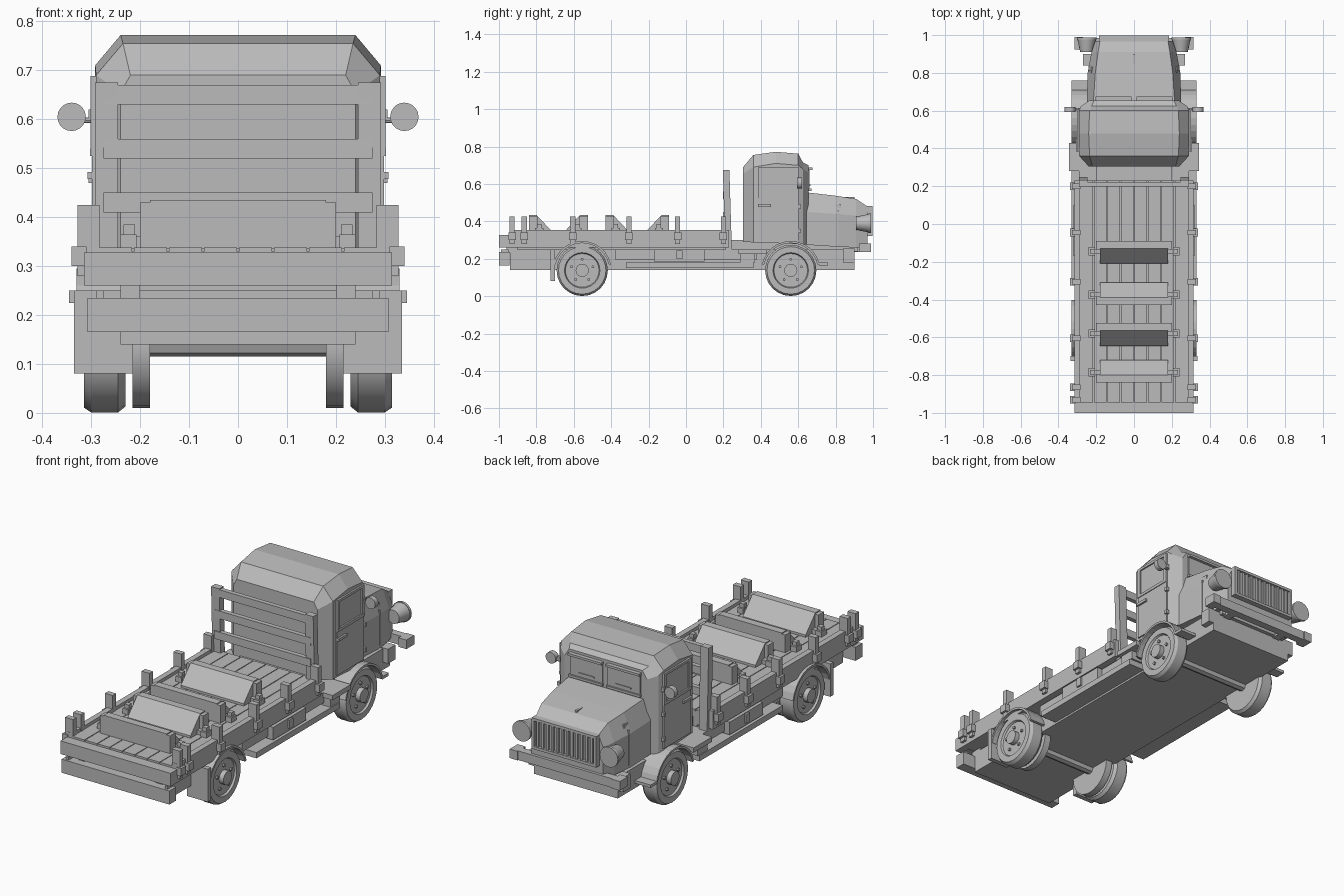
import bpy, bmesh, math
from mathutils import Matrix

cube = bpy.data.objects.get("Cube")
if cube:
    bpy.data.objects.remove(cube, do_unlink=True)

grey = bpy.data.materials.new("plain grey")
grey.use_nodes = True
GREY = (0.5, 0.5, 0.5, 1)
grey.diffuse_color = GREY
grey.node_tree.nodes["Principled BSDF"].inputs["Base Color"].default_value = GREY


def finish(name, bm):
    bmesh.ops.recalc_face_normals(bm, faces=bm.faces)
    mesh = bpy.data.meshes.new(name)
    bm.to_mesh(mesh)
    bm.free()
    mesh.materials.append(grey)
    ob = bpy.data.objects.new(name, mesh)
    bpy.context.collection.objects.link(ob)
    return ob


def box(name, x, y, z):
    """Box from (min, max) pairs."""
    bm = bmesh.new()
    bmesh.ops.create_cube(bm, size=1)
    for v in bm.verts:
        for i, (a, b) in enumerate((x, y, z)):
            v.co[i] = a if v.co[i] < 0 else b
    return finish(name, bm)


def wide(name, half, y, z):
    return box(name, (-half, half), y, z)


def pair(name, x, y, z):
    """Matching boxes on both sides."""
    for side, s in (("left", 1), ("right", -1)):
        box(f"{side}_{name}", sorted((s * x[0], s * x[1])), y, z)


def cylinder(name, centre, radius, depth, axis="X", sides=24, top=None):
    bm = bmesh.new()
    bmesh.ops.create_cone(bm, cap_ends=True, segments=sides, radius1=radius,
                          radius2=radius if top is None else top, depth=depth)
    turn = Matrix.Rotation(math.pi / 2, 4, "Y") if axis == "X" else Matrix.Rotation(-math.pi / 2, 4, "X")
    bmesh.ops.transform(bm, matrix=Matrix.Translation(centre) @ turn, verts=bm.verts)
    return finish(name, bm)


def loft(name, rings):
    bm = bmesh.new()
    loops = [[bm.verts.new(p) for p in ring] for ring in rings]
    n = len(loops[0])
    for a, b in zip(loops, loops[1:]):
        for i in range(n):
            bm.faces.new((a[i], a[(i + 1) % n], b[(i + 1) % n], b[i]))
    bm.faces.new(loops[0])
    bm.faces.new(loops[-1])
    return finish(name, bm)


def extrude_x(name, profile, x0, x1):
    return loft(name, [[(x, y, z) for y, z in profile] for x in (x0, x1)])


def section(y, bottom, low, shoulder, high, top):
    """Symmetric six-sided cross-section: low and high are half widths."""
    half = [(low, bottom), (low, shoulder), (high, top)]
    return [(x, y, z) for x, z in half] + [(-x, y, z) for x, z in reversed(half)]


# Chassis
wide("chassis", .24, (-.94, .90), (.14, .25))
wide("bed_subframe", .225, (-.93, .23), (.25, .27))
wide("cab_subframe", .2, (.23, .92), (.24, .30))
wide("front_crossmember", .27, (.84, .90), (.18, .255))
pair("running_board", (.24, .33), (-.32, .36), (.15, .18))
pair("side_rail", (.24, .29), (-.38, .38), (.195, .25))
pair("tool_box", (.24, .32), (-.17, .1), (.185, .25))
pair("tool_box_latch", (.32, .33), (-.05, -.02), (.2, .245))
pair("cab_step", (.24, .345), (.28, .43), (.225, .25))
pair("step_bracket", (.24, .325), (.29, .37), (.18, .225))
pair("mud_flap", (.215, .335), (-.725, -.7), (.08, .25))

# Wheels, axles and fenders
for label, wy in (("rear", -.555), ("front", .56)):
    cylinder(f"{label}_axle", (0, wy, .14), .025, .5, sides=8)
    for side, s in (("left", 1), ("right", -1)):
        tag = f"{side}_{label}"
        tyre = loft(f"{tag}_tyre", [
            [(s * x, wy + r * math.cos(t * math.tau / 24), .138 + r * math.sin(t * math.tau / 24))
             for t in range(24)]
            for x, r in ((.23, .125), (.245, .137), (.3, .137), (.315, .127), (.315, .095), (.305, .09))])
        cylinder(f"{tag}_hub", (s * .315, wy, .138), .035, .03, sides=16)
        for k in range(5):
            t = k * math.tau / 5 + math.pi / 2
            cylinder(f"{tag}_bolt_{k + 1}", (s * .308, wy + .06 * math.cos(t), .138 + .06 * math.sin(t)),
                     .008, .012, sides=6)
        if label == "rear":
            cylinder(f"{tag}_inner_tyre", (s * .198, wy, .138), .128, .036)
        # Curved fender strip over the wheel
        steps = [math.radians(12 + k * 156 / 12) for k in range(13)]
        arc = [(r * math.cos(t), r * math.sin(t))
               for r, ts in ((.157, steps), (.146, steps[::-1])) for t in ts]
        extrude_x(f"{tag}_fender", [(wy + a, .138 + b) for a, b in arc], s * .22, s * .33)
pair("front_fender_skirt", (.23, .33), (.71, .76), (.165, .18))

# Cargo bed with planked floor
for k in range(6):
    w = .43 / 6
    box(f"floor_plank_{k + 1}", (-.215 + k * w + .002, -.215 + (k + 1) * w - .002), (-.945, .23), (.275, .338))
wide("floor_base", .3, (-.945, .23), (.262, .33))
pair("floor_edge", (.217, .29), (-.945, .23), (.3, .338))
pair("bed_side", (.285, .315), (-.945, .23), (.26, .355))
wide("tailgate", .315, (-1, -.945), (.26, .328))
wide("rear_bumper", .308, (-1, -.945), (.165, .235))
pair("bumper_bracket", (.2, .24), (-.96, -.9), (.23, .265))
pair("tail_hook", (.275, .29), (-.99, -.95), (.235, .25))
for k, py in enumerate((-.93, -.865, -.605, -.305, -.045, .2)):
    pair(f"stake_{k + 1}", (.283, .328), (py - .014, py + .014), (.28, .425))
    pair(f"stake_pocket_{k + 1}", (.31, .34), (py - .02, py + .02), (.3, .34))

# Headboard behind the cab
for side, s in (("left", 1), ("right", -1)):
    extrude_x(f"{side}_headboard_post", [(.21, .25), (.245, .25), (.232, .675), (.197, .675)],
              s * .245, s * .292)
for k, z in enumerate((.41, .52, .63)):
    wide(f"headboard_slat_{k + 1}", .275, (.198, .222), (z, z + .04))

# Cargo cradles: sloped blocks with a locking bar and end clamps
cradles = ((-.09, -1), (-.425, 1), (-.525, -1), (-.835, 1))
for k, (back, d) in enumerate(cradles):
    if d == 1:
        back -= .005
    profile = [(back, .335), (back, .435), (back + d * .04, .435), (back + d * .12, .35), (back + d * .12, .335)]
    extrude_x(f"cradle_{k + 1}", profile, -.18, .18)
    by = back + d * .055
    wide(f"cradle_bar_{k + 1}", .24, (by - .012, by + .012), (.338, .36))
    pair(f"cradle_clamp_{k + 1}", (.207, .24), (by - .022, by + .022), (.335, .365))
    for s in (1, -1):
        box(f"cradle_knob_{k + 1}", (s * .222 - .012, s * .222 + .012), (by - .012, by + .012), (.365, .385))
    pair(f"cradle_upright_{k + 1}", (.18, .2), sorted((back, back + d * .045)), (.335, .43))

# Cab shell
loft("cab", [
    section(.305, .29, .24, .655, .22, .69),
    section(.36, .288, .29, .69, .235, .755),
    section(.48, .284, .292, .71, .24, .772),
    section(.6, .278, .292, .70, .235, .762),
    section(.625, .276, .28, .68, .225, .715),
    section(.655, .275, .235, .66, .21, .70)])
pair("door", (.288, .298), (.385, .605), (.3, .53))
pair("door_window", (.288, .294), (.405, .585), (.54, .675))
for y in ((.385, .405), (.585, .605)):
    pair("window_post", (.288, .301), y, (.53, .685))
pair("window_top", (.288, .301), (.385, .605), (.675, .688))
pair("window_sill", (.288, .302), (.385, .605), (.525, .54))
pair("door_handle", (.295, .308), (.385, .455), (.478, .492))
for z in (.34, .47, .6):
    pair("door_hinge", (.29, .306), (.6, .615), (z, z + .02))
pair("windscreen", (.015, .2), (.65, .661), (.575, .675))
pair("windscreen_visor", (.012, .205), (.65, .676), (.675, .687))
pair("windscreen_sill", (.012, .205), (.65, .67), (.563, .575))
pair("wiper", (.06, .15), (.66, .666), (.59, .597))
for side, s in (("left", 1), ("right", -1)):
    cylinder(f"{side}_mirror", (s * .34, .607, .605), .029, .026, "Y", 20)
    cylinder(f"{side}_mirror_arm", (s * .3, .607, .598), .006, .05, "X", 8)

# Hood and nose
loft("hood", [
    section(.645, .275, .25, .45, .215, .555),
    section(.80, .265, .245, .44, .205, .537),
    section(.91, .26, .225, .43, .19, .52),
    section(.97, .26, .205, .42, .18, .48)])
wide("hood_ridge", .006, (.68, .9), (.515, .53))
pair("hood_latch", (.2, .228), (.8, .83), (.47, .49))
pair("hood_side_seam", (.2, .244), (.81, .815), (.28, .46))

# Grille
wide("grille_back", .18, (.96, .982), (.325, .48))
wide("grille_top", .185, (.965, .998), (.468, .482))
wide("grille_bottom", .185, (.965, .998), (.322, .336))
pair("grille_side", (.17, .185), (.965, .998), (.33, .475))
for k in range(12):
    x = -.154 + k * .028
    box(f"grille_bar_{k + 1}", (x - .006, x + .006), (.975, .993), (.33, .475))

# Headlights
for side, s in (("left", 1), ("right", -1)):
    cylinder(f"{side}_headlight", (s * .25, .945, .39), .035, .07, "Y", 20, .05)
    cylinder(f"{side}_headlight_rim", (s * .25, .982, .39), .052, .012, "Y", 20)
    cylinder(f"{side}_headlight_arm", (s * .215, .93, .385), .012, .06, "X", 8)

# Front bumper
wide("front_bumper", .315, (.945, .985), (.235, .282))
pair("bumper_end", (.27, .315), (.925, .99), (.235, .282))
pair("bumper_mount", (.14, .18), (.88, .95), (.235, .275))

# Smooth only the round parts, keeping their edges sharp
for ob in bpy.context.scene.objects:
    ob.select_set(False)
for ob in bpy.context.scene.objects:
    if ob.type == "MESH" and any(w in ob.name for w in ("tyre", "headlight", "mirror", "hub")):
        ob.select_set(True)
        bpy.context.view_layer.objects.active = ob
bpy.ops.object.shade_smooth_by_angle(angle=math.radians(30))
